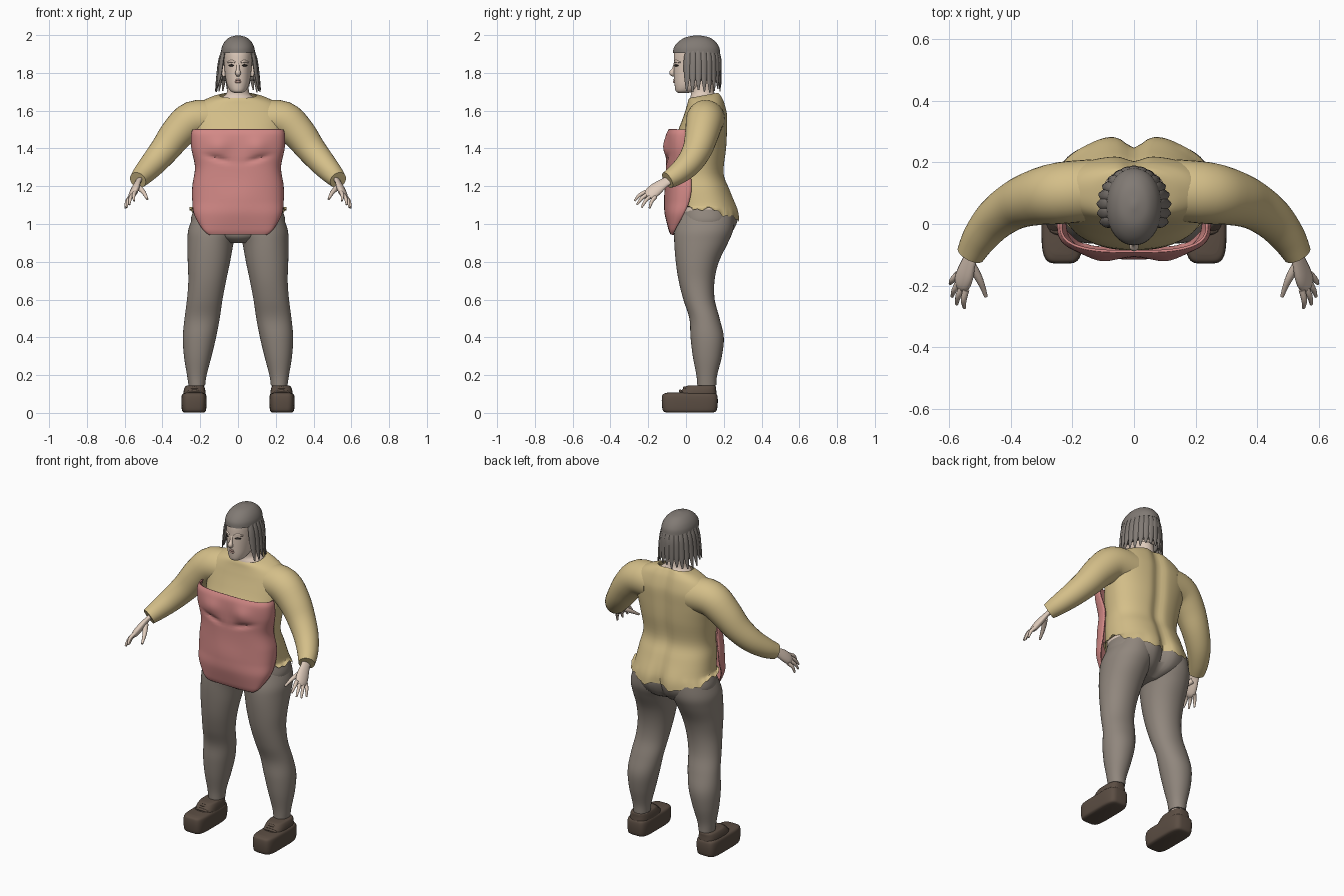
import bpy, bmesh, math, random
from mathutils import Vector

random.seed(4)
cube = bpy.data.objects.get("Cube")
if cube:
    bpy.data.objects.remove(cube, do_unlink=True)


def material(name, r, g, b):
    m = bpy.data.materials.new(name)
    m.use_nodes = True
    m.diffuse_color = (r, g, b, 1)
    bsdf = m.node_tree.nodes["Principled BSDF"]
    bsdf.inputs["Base Color"].default_value = (r, g, b, 1)
    bsdf.inputs["Roughness"].default_value = 0.8
    return m


GOLD = material("straw yellow", .66, .52, .25)
PINK = material("dusty pink", .65, .25, .24)
GREY = material("warm grey cloth", .28, .24, .205)
HAIR = material("ash brown hair", .22, .195, .175)
SKIN = material("pale skin", .74, .60, .50)
SHOE = material("dark brown leather", .105, .075, .056)
DARK = material("near black", .03, .025, .022)
LIP = material("muted lip", .48, .31, .26)


def smooth_rows(rows, steps):
    """Catmull-Rom interpolation through rows of numbers."""
    out = []
    for i in range(len(rows) - 1):
        a, b, c, d = (rows[max(0, min(len(rows) - 1, i + k))] for k in (-1, 0, 1, 2))
        for s in range(steps):
            t = s / steps
            out.append([q + .5 * t * (r - p + t * (2 * p - 5 * q + 4 * r - w + t * (3 * (q - r) + w - p)))
                        for p, q, r, w in zip(a, b, c, d)])
    return out + [list(rows[-1])]


def skin_rings(name, rings, mat, closed=True, caps=True):
    bm = bmesh.new()
    loops = [[bm.verts.new(p) for p in ring] for ring in rings]
    n = len(loops[0])
    for lo, hi in zip(loops, loops[1:]):
        for j in range(n if closed else n - 1):
            k = (j + 1) % n
            bm.faces.new((lo[j], lo[k], hi[k], hi[j]))
    if closed and caps:
        bm.faces.new(loops[0])
        bm.faces.new(loops[-1])
    bmesh.ops.recalc_face_normals(bm, faces=bm.faces)
    me = bpy.data.meshes.new(name)
    bm.to_mesh(me)
    bm.free()
    me.materials.append(mat)
    ob = bpy.data.objects.new(name, me)
    bpy.context.collection.objects.link(ob)
    bpy.ops.object.select_all(action='DESELECT')
    ob.select_set(True)
    bpy.context.view_layer.objects.active = ob
    bpy.ops.object.shade_smooth_by_angle(angle=math.radians(50))
    return ob


def loft(name, rows, mat, power=2.0, n=48, steps=5, shape=None, arc=None, caps=True):
    """Horizontal rings; each row is x, y, z, half width, half depth."""
    start, end = arc or (0, 360)
    count = n if arc is None else n + 1
    rings = []
    for x, y, z, rx, ry in smooth_rows(rows, steps):
        ring = []
        for j in range(count):
            a = math.radians(start + (end - start) * j / n)
            c, s = math.cos(a), math.sin(a)
            p = Vector((x + rx * math.copysign(abs(c) ** (2 / power), c),
                        y + ry * math.copysign(abs(s) ** (2 / power), s), z))
            ring.append(shape(p, a) if shape else p)
        rings.append(ring)
    return skin_rings(name, rings, mat, arc is None, caps)


def tube(name, rows, mat, flat=1.0, hint=(0, 1, 0), n=16, steps=4, caps=True):
    """Round rings across a path; each row is x, y, z, radius."""
    pts = smooth_rows(rows, steps)
    rings = []
    for i, (x, y, z, r) in enumerate(pts):
        t = (Vector(pts[min(i + 1, len(pts) - 1)][:3]) - Vector(pts[max(i - 1, 0)][:3])).normalized()
        side = Vector(hint)
        side = (side - t * side.dot(t)).normalized()
        up = t.cross(side)
        rings.append([Vector((x, y, z)) + side * (r * math.cos(a)) + up * (r * flat * math.sin(a))
                      for a in (2 * math.pi * j / n for j in range(n))])
    return skin_rings(name, rings, mat, True, caps)


def flip(rows, s):
    return [(row[0] * s,) + tuple(row[1:]) for row in rows]


def bump(v, centre, width):
    return math.exp(-((v - centre) / width) ** 2)


# Body surface: spine groove and buttock cleft
def groove(p):
    if p.y > .1:
        p.y -= (.018 + .016 * bump(p.z, 1.0, .1)) * bump(p.x, 0, .035)
        p.y += .008 * bump(abs(p.x), .09, .05) * bump(p.z, 1.04, .08)
    return p


def shirt_shape(p, a):
    groove(p)
    p.z += .2 * (p.y - .1) * max(0, min(1, (p.z - 1.6) / .09))
    w = max(0, (1.09 - p.z) / .07)
    p.z += w * (.062 * (1 - max(0, math.sin(a))) + .009 * math.sin(9 * a) + .006 * math.sin(23 * a))
    return p


loft("shirt_body", [
    (0, .105, 1.02, .258, .175), (0, .1, 1.08, .238, .172), (0, .075, 1.18, .226, .16),
    (0, .06, 1.27, .214, .143), (0, .068, 1.4, .232, .148), (0, .09, 1.5, .248, .13),
    (0, .105, 1.58, .25, .115), (0, .105, 1.635, .21, .1), (0, .1, 1.668, .15, .088),
    (0, .098, 1.682, .1, .08)], GOLD, 2.3, 96, shape=shirt_shape, caps=False)

loft("waist_skin", [(0, .1, 1.05, .23, .16), (0, .098, 1.09, .23, .162), (0, .09, 1.13, .224, .158)],
     SKIN, 2.3, shape=lambda p, a: groove(p))

loft("trouser_seat", [
    (0, .08, .9, .06, .09), (0, .088, .93, .15, .135), (0, .1, .97, .23, .155), (0, .106, 1.02, .25, .166),
    (0, .104, 1.078, .233, .164)], GREY, 2.2, 64, shape=lambda p, a: groove(p))


# Tunic front panel with bust and belly
def tunic_shape(p, a):
    front = max(0, -math.sin(a))
    bust = bump(abs(p.x), .105, .06)
    p.y -= front * (.018 * bust * bump(p.z, 1.41, .05) + .012 * bump(p.x, 0, .12) * bump(p.z, 1.13, .1))
    p.y += front * .014 * bust * bump(p.z, 1.345 + .25 * (abs(p.x) - .1), .014)
    return p


panel = loft("tunic_front", [
    (0, -.065, .945, .15, .013), (0, -.055, .975, .185, .034), (0, -.012, 1.05, .228, .09),
    (0, .018, 1.12, .238, .118), (0, .03, 1.2, .238, .13), (0, .02, 1.3, .224, .122),
    (0, .005, 1.4, .243, .107), (0, 0, 1.47, .245, .1), (0, 0, 1.5, .236, .088)],
    PINK, 3, 64, 8, tunic_shape, (180, 360))
thick = panel.modifiers.new("cloth thickness", 'SOLIDIFY')
thick.thickness, thick.offset = .008, 0

for side, s in (("left", 1), ("right", -1)):
    # Trouser leg and ankle
    loft(side + "_trouser_leg", flip([
        (.218, .11, .145, .044, .05), (.218, .11, .2, .052, .055), (.213, .113, .3, .073, .077),
        (.204, .112, .4, .088, .088), (.19, .098, .5, .093, .08), (.176, .069, .6, .094, .083),
        (.163, .056, .7, .1, .095), (.154, .06, .8, .112, .114), (.145, .08, .9, .122, .142),
        (.132, .095, .97, .131, .155), (.125, .11, 1.05, .108, .145)], s), GREY, 2.1)
    loft(side + "_ankle", flip([(.218, .11, .1, .038, .044), (.218, .11, .155, .038, .044)], s), SKIN)
    # Shoe: blocky lower part, raised collar and laces
    loft(side + "_shoe_lower", flip([
        (.233, .02, .002, .052, .125), (.233, .02, .012, .063, .142), (.233, .02, .05, .067, .148),
        (.233, .02, .085, .066, .147), (.233, .02, .1, .06, .14), (.233, .022, .107, .045, .12)], s), SHOE, 4.5)
    loft(side + "_shoe_collar", flip([
        (.23, .055, .09, .06, .108), (.23, .068, .12, .057, .092), (.229, .078, .14, .05, .08),
        (.228, .08, .145, .04, .066)], s), SHOE, 3)
    for y, z in ((-.03, .116), (-.008, .132)):
        tube(side + "_shoe_lace", flip([(.19, y + .01, z - .008, .006), (.23, y, z, .008),
                                        (.27, y + .01, z - .008, .006)], s), SHOE)
    # Sleeve
    tube(side + "_sleeve", flip([
        (.13, .11, 1.555, .1), (.24, .1, 1.55, .1), (.32, .085, 1.482, .09), (.387, .06, 1.395, .078),
        (.45, .015, 1.32, .068), (.5, -.045, 1.265, .057), (.53, -.098, 1.232, .046)], s), GOLD, n=32)
    # Hand
    tube(side + "_palm", flip([
        (.518, -.075, 1.24, .028), (.532, -.115, 1.218, .029), (.546, -.16, 1.184, .038),
        (.558, -.19, 1.157, .036), (.566, -.205, 1.143, .02)], s), SKIN, .5, (.4 * s, .8, -.4))
    tips = {"index": (.55, -.272, 1.122), "middle": (.575, -.26, 1.102),
            "ring": (.59, -.235, 1.088), "little": (.596, -.193, 1.083)}
    for i, (finger, tip) in enumerate(tips.items()):
        base = Vector((.558, -.188, 1.157)) + Vector((.009, .017, -.009)) * (i - 1.5)
        mid = base.lerp(Vector(tip), .5) + Vector((.005, -.004, .006))
        tube(f"{side}_{finger}_finger", flip([(*base, .011), (*mid, .0095), (*tip, .005)], s), SKIN, n=10)
    tube(side + "_thumb", flip([(.53, -.13, 1.198, .016), (.5, -.182, 1.168, .012), (.48, -.235, 1.132, .006)], s),
         SKIN, n=10)
    # Eye, upper lid and ear
    tube(side + "_eye", flip([(.02, -.06, 1.838, .002), (.034, -.053, 1.84, .0065), (.05, -.04, 1.838, .002)], s),
         DARK, n=10)
    tube(side + "_brow", flip([(.015, -.06, 1.856, .004), (.035, -.053, 1.862, .007), (.056, -.03, 1.855, .004)], s),
         SKIN, n=10)
    tube(side + "_ear", flip([(.072, .04, 1.78, .008), (.077, .05, 1.81, .014), (.077, .055, 1.84, .01)], s), SKIN)

# Neck and head
loft("neck", [(0, .098, 1.64, .105, .082), (0, .096, 1.668, .088, .074), (0, .088, 1.695, .06, .062),
              (0, .08, 1.76, .055, .06)], SKIN)
loft("head", [
    (0, -.015, 1.694, .02, .025), (0, 0, 1.704, .04, .054), (0, .02, 1.735, .057, .08),
    (0, .04, 1.78, .067, .103), (0, .05, 1.85, .074, .114), (0, .053, 1.92, .077, .112),
    (0, .06, 1.96, .06, .085), (0, .06, 1.985, .03, .04)], SKIN, 2.2)
tube("nose", [(0, -.058, 1.85, .007), (0, -.066, 1.82, .009), (0, -.074, 1.8, .015), (0, -.06, 1.787, .009)],
     SKIN, hint=(1, 0, 0))
for name, z, r in (("upper_lip", 1.763, .006), ("lower_lip", 1.753, .007)):
    tube(name, [(-.025, -.05, z - .002, .002), (0, -.062, z, r), (.025, -.05, z - .002, .002)], LIP, n=10)

# Hair: cap, back layer and hanging strands
loft("hair_cap", [
    (0, .056, 1.905, .09, .125), (0, .056, 1.935, .086, .12), (0, .058, 1.965, .071, .098),
    (0, .06, 1.988, .045, .062), (0, .06, 1.999, .006, .008)], HAIR, 2.1)
back = loft("hair_back", [(0, .056, 1.76, .09, .118), (0, .056, 1.84, .093, .122), (0, .056, 1.92, .088, .121)],
            HAIR, arc=(-8, 188))
back.modifiers.new("hair thickness", 'SOLIDIFY').thickness = .008
COUNT = 17
for i in range(COUNT):
    a = math.radians(-24 + 228 * i / (COUNT - 1))
    c, d = math.cos(a), math.sin(a)
    drop = random.uniform(1.695, 1.73)
    rows = [(c * rx, .056 + d * ry, z, r) for rx, ry, z, r in (
        (.08, .112, 1.925, .012), (.094, .122, 1.87, .02), (.106, .124, 1.79, .018), (.12, .128, drop, .004))]
    tube("hair_strand", rows, HAIR, .5, (-d, c, 0), n=10)
